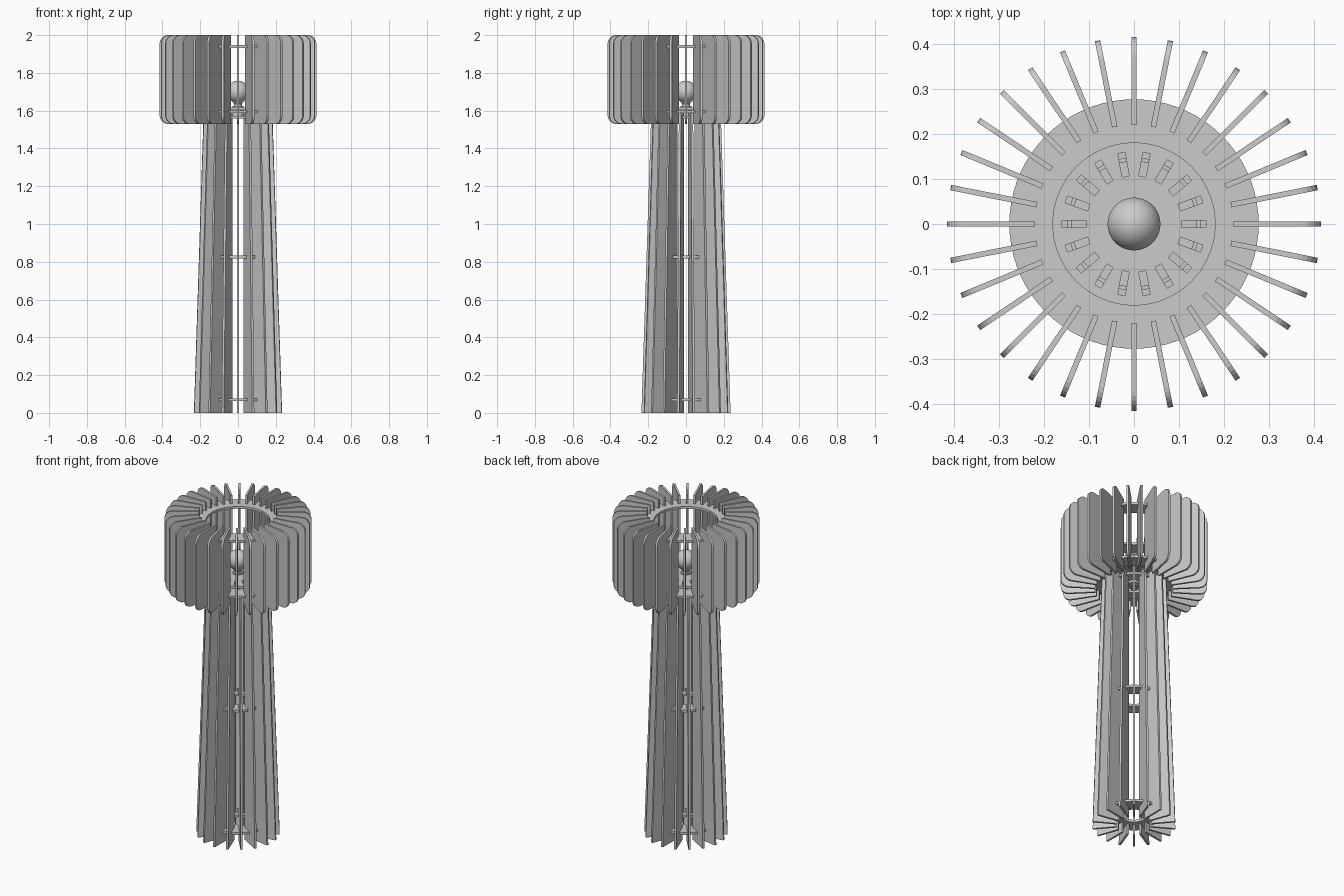
import bpy, bmesh, math
from mathutils import Matrix, Vector

cube = bpy.data.objects.get("Cube")
if cube:
    bpy.data.objects.remove(cube, do_unlink=True)

grey = bpy.data.materials.new("light_grey")
grey.use_nodes = True
grey.diffuse_color = (0.6, 0.6, 0.6, 1)
grey.node_tree.nodes["Principled BSDF"].inputs["Base Color"].default_value = (0.6, 0.6, 0.6, 1)

THICK = 0.012


def link(name, data):
    obj = bpy.data.objects.new(name, data)
    bpy.context.collection.objects.link(obj)
    data.materials.append(grey)
    return obj


def radial_slats(name, profile, count, start):
    """Upright boards cut to an (r, z) profile, repeated around the axis."""
    bm = bmesh.new()
    for i in range(count):
        turn = Matrix.Rotation(start + i * math.tau / count, 4, 'Z')
        verts = [bm.verts.new(turn @ Vector((r, -THICK / 2, z))) for r, z in profile]
        face = bm.faces.new(verts)
        out = bmesh.ops.extrude_face_region(bm, geom=[face])
        moved = [g for g in out["geom"] if isinstance(g, bmesh.types.BMVert)]
        bmesh.ops.translate(bm, verts=moved, vec=turn @ Vector((0, THICK, 0)))
    bmesh.ops.recalc_face_normals(bm, faces=bm.faces)
    mesh = bpy.data.meshes.new(name)
    bm.to_mesh(mesh)
    bm.free()
    return link(name, mesh)


def circle(radius, segments=72):
    return [(radius * math.cos(i * math.tau / segments),
             radius * math.sin(i * math.tau / segments)) for i in range(segments)]


def plate(name, z, outlines, thickness=0.014):
    """Flat plate: first outline is the rim, the others are holes."""
    curve = bpy.data.curves.new(name, 'CURVE')
    curve.dimensions = '2D'
    curve.fill_mode = 'BOTH'
    curve.extrude = thickness / 2
    for pts in outlines:
        spline = curve.splines.new('POLY')
        spline.points.add(len(pts) - 1)
        for point, (x, y) in zip(spline.points, pts):
            point.co = (x, y, 0, 1)
        spline.use_cyclic_u = True
    obj = link(name, curve)
    obj.location.z = z
    bpy.ops.object.select_all(action='DESELECT')
    obj.select_set(True)
    bpy.context.view_layer.objects.active = obj
    bpy.ops.object.convert(target='MESH')


def lathe(name, profile, segments=48):
    bm = bmesh.new()
    verts = [bm.verts.new((r, 0, z)) for r, z in profile]
    edges = [bm.edges.new(pair) for pair in zip(verts, verts[1:])]
    bmesh.ops.spin(bm, geom=verts + edges, axis=(0, 0, 1), cent=(0, 0, 0),
                   steps=segments, angle=math.tau)
    bmesh.ops.remove_doubles(bm, verts=bm.verts, dist=0.0002)
    bmesh.ops.recalc_face_normals(bm, faces=bm.faces)
    mesh = bpy.data.meshes.new(name)
    bm.to_mesh(mesh)
    bm.free()
    obj = link(name, mesh)
    bpy.ops.object.select_all(action='DESELECT')
    obj.select_set(True)
    bpy.context.view_layer.objects.active = obj
    bpy.ops.object.shade_smooth_by_angle(angle=math.radians(35))


# Shade boards with rounded outer corners
R_IN, R_OUT, Z_LOW, Z_HIGH, ROUND = 0.22, 0.415, 1.53, 2.0, 0.045
shade = [(R_IN, Z_HIGH), (R_IN, Z_LOW)]
for z, first in ((Z_LOW + ROUND, -90), (Z_HIGH - ROUND, 0)):
    for k in range(7):
        a = math.radians(first + k * 15)
        shade.append((R_OUT - ROUND + ROUND * math.cos(a), z + ROUND * math.sin(a)))
radial_slats("shade_slats", shade, 32, 0)

# Tapered column boards
column = [(0.10, 0), (0.236, 0), (0.184, 1.585), (0.10, 1.585)]
radial_slats("column_slats", column, 18, math.pi / 2)

# Rings tying the boards together
plate("shade_upper_ring", 1.94, [circle(0.277), circle(0.18)])
plate("shade_lower_ring", 1.595, [circle(0.277), circle(0.18)])
plate("column_lower_ring", 0.07, [circle(0.165), circle(0.07)])
plate("column_middle_ring", 0.825, [circle(0.148), circle(0.07)])
plate("column_upper_ring", 1.565, [circle(0.14), circle(0.07)])

# Vented disc carrying the bulb
vents = []
for i in range(18):
    a = i * math.tau / 18
    c, s = math.cos(a), math.sin(a)
    corners = ((0.107, -0.008), (0.16, -0.008), (0.16, 0.008), (0.107, 0.008))
    vents.append([(r * c - t * s, r * s + t * c) for r, t in corners])
plate("bulb_disc", 1.61, [circle(0.18)] + vents)

# Bulb and its socket
bulb = [(0, 1.617), (0.02, 1.617), (0.02, 1.635), (0.031, 1.65)]
for k in range(11):
    a = math.radians(-50 + k * 14)
    bulb.append((0.059 * math.cos(a), 1.70 + 0.059 * math.sin(a)))
bulb[-1] = (0, 1.759)
lathe("bulb", bulb)
lathe("bulb_socket", [(0, 1.57), (0.03, 1.57), (0.03, 1.625), (0, 1.625)])
